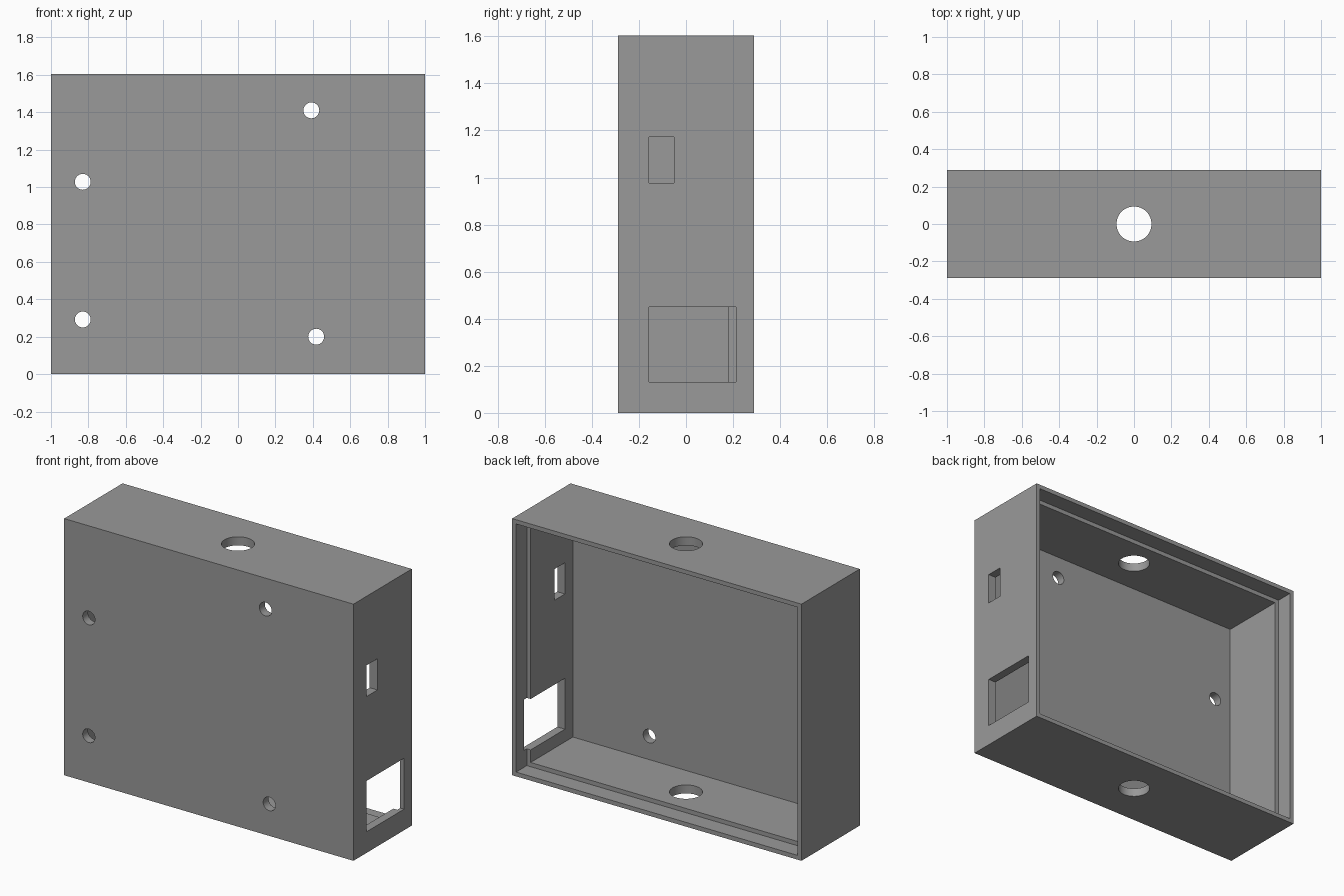
import bpy, math

if "Cube" in bpy.data.objects:
    bpy.data.objects.remove(bpy.data.objects["Cube"])

W, D, H = 2.0, 0.576, 1.604     # outer size
WALL, RIM, LIP = 0.0533, 0.0267, 0.106   # wall, thin rim, lip depth
Y0, Y1 = -D / 2, D / 2

grey = bpy.data.materials.new("plain grey")
grey.diffuse_color = (0.32, 0.32, 0.32, 1)
grey.use_nodes = True
grey.node_tree.nodes["Principled BSDF"].inputs["Base Color"].default_value = grey.diffuse_color


def box(name, x, y, z):
    """Box from (min, max) pairs."""
    lo, hi = zip(x, y, z)
    bpy.ops.mesh.primitive_cube_add(
        size=1, location=[(a + b) / 2 for a, b in zip(lo, hi)])
    o = bpy.context.object
    o.name = name
    o.scale = [b - a for a, b in zip(lo, hi)]
    bpy.ops.object.transform_apply(location=True, rotation=True, scale=True)
    return o


def rod(name, loc, r, depth, rot=(0, 0, 0), sides=48):
    bpy.ops.mesh.primitive_cylinder_add(
        vertices=sides, radius=r, depth=depth, location=loc, rotation=rot)
    o = bpy.context.object
    o.name = name
    bpy.ops.object.transform_apply(location=True, rotation=True, scale=True)
    return o


# Enclosure body
case = box("enclosure", (-W / 2, W / 2), (Y0, Y1), (0, H))
case.data.materials.append(grey)

# Main cavity and the wider recess for the lid, open at the back
cutters = [
    box("cavity_cutter", (-W / 2 + WALL, W / 2 - WALL),
        (Y0 + WALL, Y1 + 0.1), (WALL, H - WALL)),
    box("lid_recess_cutter", (-W / 2 + RIM, W / 2 - RIM),
        (Y1 - LIP, Y1 + 0.15), (RIM, H - RIM)),
    # Port openings in the right wall
    box("small_port_cutter", (0.85, 1.1), (-0.157, -0.051), (0.977, 1.172)),
    box("large_port_cutter", (0.85, 1.1), (-0.157, 0.212), (0.132, 0.45)),
    # Cable hole through top and bottom
    rod("cable_hole_cutter", (0, 0, H / 2), 0.0935, H + 0.4),
]

# Mounting holes in the front
for x, z in [(-0.83, 1.028), (-0.83, 0.292), (0.392, 1.41), (0.418, 0.2)]:
    cutters.append(rod("screw_hole_cutter", (x, Y0, z), 0.0425, 0.2,
                       (math.pi / 2, 0, 0), 32))

for c in cutters:
    m = case.modifiers.new(c.name, 'BOOLEAN')
    m.operation = 'DIFFERENCE'
    m.solver = 'EXACT'
    m.object = c
    bpy.ops.object.select_all(action='DESELECT')
    case.select_set(True)
    bpy.context.view_layer.objects.active = case
    bpy.ops.object.modifier_apply(modifier=m.name)
    bpy.data.objects.remove(c)

# Smooth hole walls, crisp edges elsewhere
bpy.ops.object.shade_smooth_by_angle(angle=math.radians(30))
